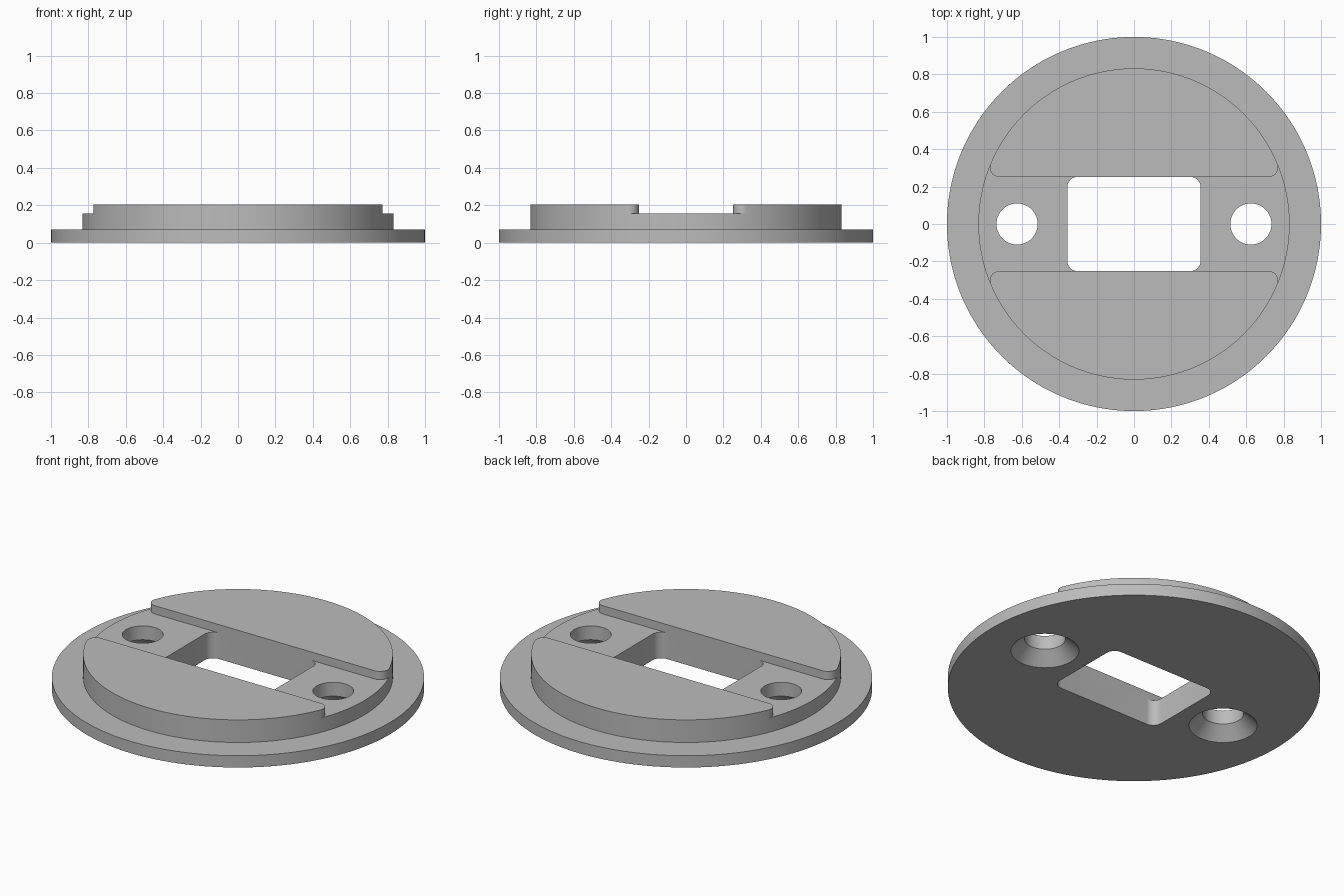
import bpy, bmesh
from math import sin, cos, pi, sqrt, atan2, radians

if "Cube" in bpy.data.objects:
    bpy.data.objects.remove(bpy.data.objects["Cube"], do_unlink=True)

BOSS_R, BOSS_Z, TOP_Z = 0.832, 0.155, 0.204
SLOT = 0.252          # half width of the channel and the window
FILLET = 0.05

grey = bpy.data.materials.new("plain grey")
grey.use_nodes = True
grey.diffuse_color = (0.5, 0.5, 0.5, 1)
grey.node_tree.nodes["Principled BSDF"].inputs["Base Color"].default_value = (0.5, 0.5, 0.5, 1)


def finish(name, bm):
    bmesh.ops.recalc_face_normals(bm, faces=bm.faces)
    mesh = bpy.data.meshes.new(name)
    bm.to_mesh(mesh)
    bm.free()
    mesh.materials.append(grey)
    obj = bpy.data.objects.new(name, mesh)
    bpy.context.collection.objects.link(obj)
    return obj


def lathe(name, profile, x=0, steps=160):
    """Closed solid of revolution from (radius, height) pairs."""
    bm = bmesh.new()
    rings = [[bm.verts.new((x + r * cos(2 * pi * i / steps), r * sin(2 * pi * i / steps), z))
              for i in range(steps)] for r, z in profile]
    for a, b in zip(rings, rings[1:]):
        for i in range(steps):
            j = (i + 1) % steps
            bm.faces.new((a[i], a[j], b[j], b[i]))
    bm.faces.new(rings[0])
    bm.faces.new(rings[-1])
    return finish(name, bm)


def prism(name, outline, z0, z1):
    bm = bmesh.new()
    face = bm.faces.new([bm.verts.new((x, y, z0)) for x, y in outline])
    top = bmesh.ops.extrude_face_region(bm, geom=[face])["geom"]
    bmesh.ops.translate(bm, vec=(0, 0, z1 - z0),
                        verts=[v for v in top if isinstance(v, bmesh.types.BMVert)])
    return finish(name, bm)


def arc(cx, cy, r, a0, a1, n=10):
    return [(cx + r * cos(a0 + (a1 - a0) * i / n), cy + r * sin(a0 + (a1 - a0) * i / n))
            for i in range(n + 1)]


def four_way(quarter):
    """Mirror the +x +y part of an outline, running towards +y, into a full loop."""
    half = quarter + [(-x, y) for x, y in reversed(quarter)]
    return half + [(-x, -y) for x, y in half]


# Flange with raised boss
plate = lathe("mounting_plate", [(1, 0), (1, 0.07), (BOSS_R, 0.07), (BOSS_R, TOP_Z)])

# Channel across the boss, its mouths flared by rounded pad corners
cy = SLOT + FILLET
cx = sqrt((BOSS_R - FILLET) ** 2 - cy ** 2)
lean = atan2(cy, cx)
mouth = [(1.2 * cos(lean), 1.2 * sin(lean))] + arc(cx, cy, FILLET, lean, -pi / 2)
cutters = [prism("channel_cutter", four_way(mouth), BOSS_Z, 0.4)]

# Rounded rectangular window
corner = arc(0.356 - 0.055, SLOT - 0.055, 0.055, 0, pi / 2)
cutters.append(prism("window_cutter", four_way(corner), -0.1, 0.3))

# Countersunk screw holes, widening to the underside
for side, x in (("left", 0.625), ("right", -0.625)):
    cutters.append(lathe(side + "_screw_cutter",
                         [(0.203, -0.02), (0.11, 0.073), (0.11, 0.3)], x, 64))

bpy.context.view_layer.objects.active = plate
for cutter in cutters:
    mod = plate.modifiers.new(cutter.name, "BOOLEAN")
    mod.operation, mod.solver, mod.object = "DIFFERENCE", "EXACT", cutter
    bpy.ops.object.modifier_apply(modifier=mod.name)
    bpy.data.objects.remove(cutter, do_unlink=True)

bpy.ops.object.select_all(action="DESELECT")
plate.select_set(True)
bpy.ops.object.shade_smooth_by_angle(angle=radians(30))
